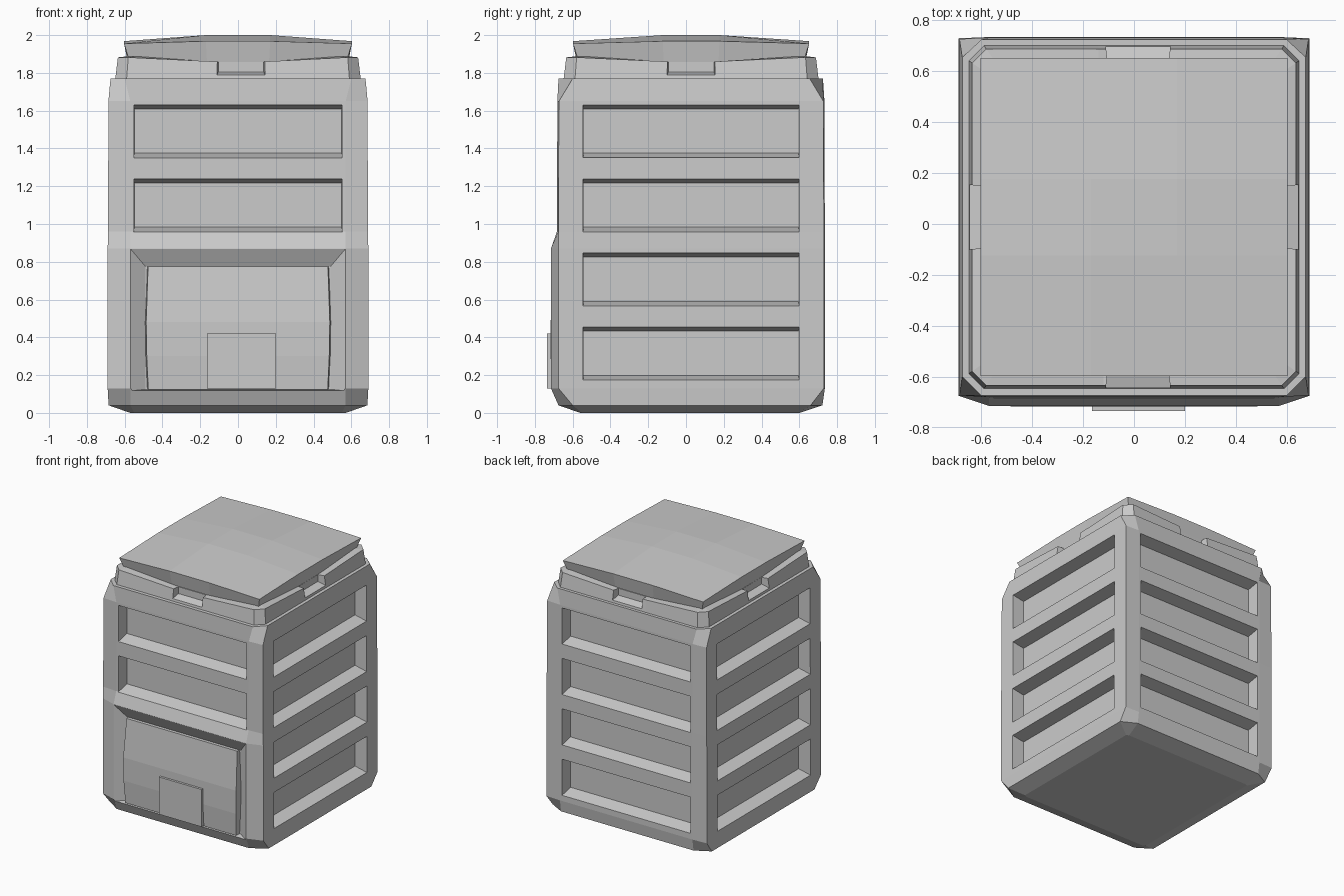
import bpy, bmesh, math

if "Cube" in bpy.data.objects:
    bpy.data.objects.remove(bpy.data.objects["Cube"])

YC = 0.027                       # centre line of the square body in y


def make(name, bm):
    bmesh.ops.recalc_face_normals(bm, faces=bm.faces)
    me = bpy.data.meshes.new(name)
    bm.to_mesh(me)
    bm.free()
    ob = bpy.data.objects.new(name, me)
    bpy.context.collection.objects.link(ob)
    return ob


def loft(bm, rings):
    """Closed solid through rings that share a point count."""
    rows = [[bm.verts.new(p) for p in r] for r in rings]
    n = len(rows[0])
    for a, b in zip(rows, rows[1:]):
        for i in range(n):
            j = (i + 1) % n
            bm.faces.new((a[i], a[j], b[j], b[i]))
    bm.faces.new(rows[0][::-1])
    bm.faces.new(rows[-1])


def pocket(bm, side, outer, inner):
    """Tapered cutter on side 0 front, 1 right, 2 back, 3 left.
    outer / inner = (u0, u1, z0, z1, distance from centre)."""
    a = side * math.pi / 2
    c, s = math.cos(a), math.sin(a)
    rings = []
    for u0, u1, z0, z1, d in (outer, inner):
        rings.append([(u * c + d * s, YC + u * s - d * c, z)
                      for u, z in ((u0, z0), (u1, z0), (u1, z1), (u0, z1))])
    loft(bm, rings)


def cut(ob, bm):
    cutter = make("cutter", bm)
    cutter.hide_render = True
    m = ob.modifiers.new("cut", 'BOOLEAN')
    m.operation, m.solver, m.object = 'DIFFERENCE', 'EXACT', cutter
    bpy.context.view_layer.objects.active = ob
    bpy.ops.object.modifier_apply(modifier=m.name)
    bpy.data.objects.remove(cutter)


# bin body: rings of z, half x, inner x, front corner y, front y, back corner y, back y
bm = bmesh.new()
rings = []
for z, hx, cx, fc, f, bc, b in (
        (0.00, 0.57, 0.55, -0.55, -0.56, 0.59, 0.60),
        (0.04, 0.685, 0.57, -0.60, -0.675, 0.66, 0.722),
        (0.13, 0.69, 0.57, -0.675, -0.715, 0.73, 0.735),
        (0.87, 0.69, 0.57, -0.675, -0.715, 0.73, 0.735),
        (0.96, 0.688, 0.57, -0.675, -0.683, 0.73, 0.735),
        (1.65, 0.686, 0.57, -0.673, -0.681, 0.727, 0.733),
        (1.77, 0.675, 0.60, -0.60, -0.675, 0.655, 0.725)):
    rings.append([(-cx, f, z), (cx, f, z), (hx, fc, z), (hx, bc, z),
                  (cx, b, z), (-cx, b, z), (-hx, bc, z), (-hx, fc, z)])
loft(bm, rings)
body = make("bin_body", bm)

# slatted recesses and the door opening
bm = bmesh.new()
for side in range(4):
    d, w = ((0.69, 0.5725), (0.708, 0.5525))[side % 2 == 0]
    for row in range(2 if side == 0 else 4):
        z0 = 1.35 - 0.392 * row
        pocket(bm, side, (-w, w, z0 - 0.005, z0 + 0.285, d + 0.02),
               (-w + 0.004, w - 0.004, z0 + 0.025, z0 + 0.26, d - 0.10))
pocket(bm, 0, (-0.584, 0.584, 0.115, 0.886, 0.752),
       (-0.49, 0.49, 0.125, 0.775, 0.692))
cut(body, bm)

# door: bulging panel, wider at mid height
bm = bmesh.new()
loft(bm, [[(-hx, y, z), (hx, y, z), (hx + 0.008, -0.64, z), (-hx - 0.008, -0.64, z)]
          for z, hx, y in ((0.125, 0.475, -0.705), (0.30, 0.483, -0.717),
                           (0.48, 0.486, -0.717), (0.775, 0.476, -0.69))])
make("door_panel", bm)

# door handle plate
bm = bmesh.new()
loft(bm, [[(-0.165, y, 0.13), (0.2, y, 0.13), (0.2, y, 0.42), (-0.165, y, 0.42)]
          for y in (-0.735, -0.69)])
make("door_handle", bm)


def lid_ring(h, ch, z_corner, z_mid):
    """Chamfered square ring with a dip in the middle of each side."""
    hx, hy = h, h + 0.025
    half = [(-hx + ch, -hy, z_corner), (-0.12, -hy, z_mid), (0.14, -hy, z_mid),
            (hx - ch, -hy, z_corner), (hx, -hy + ch, z_corner),
            (hx, -0.127, z_mid), (hx, 0.127, z_mid), (hx, hy - ch, z_corner)]
    back = [(-x, -y, z) for x, y, z in half]
    return [(x, y + YC, z) for x, y, z in half + back]


# collar with a hand notch in every side
bm = bmesh.new()
loft(bm, [lid_ring(0.650, 0.06, 1.765, 1.765),
          lid_ring(0.636, 0.055, 1.882, 1.86),
          lid_ring(0.585, 0.04, 1.888, 1.858)])
collar = make("collar", bm)
bm = bmesh.new()
for side in range(4):
    d = 0.66 if side % 2 == 0 else 0.635
    o = (0.016, 0, -0.016, 0)[side]
    pocket(bm, side, (o - 0.13, o + 0.13, 1.78, 1.89, d + 0.04),
           (o - 0.12, o + 0.12, 1.805, 1.89, d - 0.05))
cut(collar, bm)

# lid: shallow domed sheet with sides tapering down into the collar
bm = bmesh.new()
bmesh.ops.create_grid(bm, x_segments=3, y_segments=3, size=1)
for v in bm.verts:
    ex, ey = abs(v.co.x) > 0.9, abs(v.co.y) > 0.9
    v.co.x = math.copysign(0.603 if ex else 0.17, v.co.x)
    v.co.y = YC + math.copysign(0.625 if ey else 0.15, v.co.y)
    v.co.z = (2.0, 1.968, 1.955)[ex + ey]
rim = [e for e in bm.edges if e.is_boundary]
new = bmesh.ops.extrude_edge_only(bm, edges=rim)["geom"]
for v in (g for g in new if isinstance(g, bmesh.types.BMVert)):
    corner = v.co.z < 1.96
    v.co.x *= 0.965
    v.co.y = YC + (v.co.y - YC) * 0.965
    v.co.z = 1.885 if corner else 1.85
bmesh.ops.holes_fill(bm, edges=[e for e in bm.edges if e.is_boundary], sides=0)
make("lid", bm)
